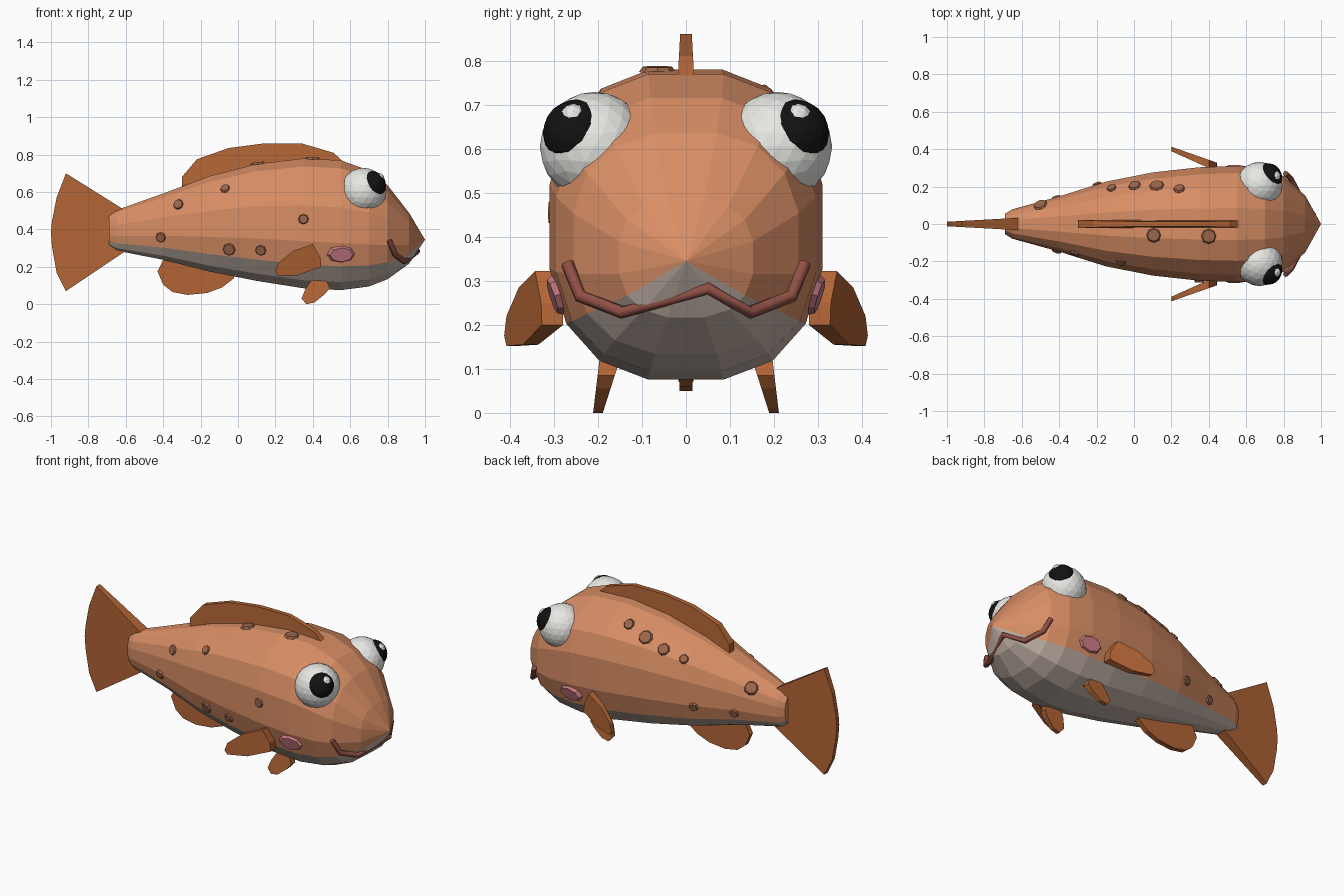
import bpy, bmesh, math
from mathutils import Vector, Matrix
from mathutils.bvhtree import BVHTree

if "Cube" in bpy.data.objects:
    bpy.data.objects.remove(bpy.data.objects["Cube"])


def material(name, r, g, b):
    m = bpy.data.materials.new(name)
    m.use_nodes = True
    m.diffuse_color = (r, g, b, 1)
    m.node_tree.nodes["Principled BSDF"].inputs["Base Color"].default_value = (r, g, b, 1)
    return m


ORANGE = material("orange skin", .69, .27, .13)
BELLY = material("pale belly", .56, .46, .40)
FIN = material("rust fin", .45, .13, .036)
SPOT = material("brown spot", .33, .13, .07)
CHEEK = material("pink cheek", .60, .20, .23)
LIP = material("dark red lip", .28, .08, .06)
WHITE = material("eye white", .88, .88, .85)
BLACK = material("pupil black", .006, .006, .006)


def finish(bm, name, *mats):
    bmesh.ops.recalc_face_normals(bm, faces=bm.faces[:])
    mesh = bpy.data.meshes.new(name)
    bm.to_mesh(mesh)
    bm.free()
    for m in mats:
        mesh.materials.append(m)
    ob = bpy.data.objects.new(name, mesh)
    bpy.context.collection.objects.link(ob)
    return ob


# Body: rounded-square rings along x (x, bottom, top, half width)
RINGS = [(-.69, .31, .48, .055), (-.65, .285, .505, .08), (-.4, .235, .595, .15),
         (-.15, .17, .69, .23), (.1, .12, .755, .28), (.35, .08, .785, .308),
         (.55, .07, .775, .315), (.7, .09, .72, .30), (.8, .13, .64, .26),
         (.915, .215, .49, .155)]
N = 16


def soft(v):
    return math.copysign(abs(v) ** .8, v)


bm = bmesh.new()
loops = []
for x, lo, hi, w in RINGS:
    angles = [(k + .5) * math.tau / N for k in range(N)]
    loops.append([bm.verts.new((x, w * soft(math.cos(a)),
                                (lo + hi) / 2 + (hi - lo) / 2 * soft(math.sin(a))))
                  for a in angles])
nose = bm.verts.new((1, 0, .345))
bm.faces.new(loops[0])
for k in range(N):
    j = (k + 1) % N
    under = 1 if 9 <= k <= 13 else 0      # five lowest strips are belly
    for a, b in zip(loops, loops[1:]):
        bm.faces.new((a[k], a[j], b[j], b[k])).material_index = under
    bm.faces.new((loops[-1][k], loops[-1][j], nose)).material_index = under
bmesh.ops.recalc_face_normals(bm, faces=bm.faces[:])
skin = BVHTree.FromBMesh(bm)
finish(bm, "body", ORANGE, BELLY)


# Fins: outline in x and z, with a centre y and half thickness at each point
def fin(name, outline, thick, centre=lambda x, z: 0):
    bm = bmesh.new()
    sides = [[bm.verts.new((x, centre(x, z) + s * thick(x, z), z)) for x, z in outline]
             for s in (-1, 1)]
    for side in sides:
        bm.faces.new(side)
    for i in range(len(outline)):
        j = (i + 1) % len(outline)
        bm.faces.new((sides[0][i], sides[0][j], sides[1][j], sides[1][i]))
    return finish(bm, name, FIN)


fin("tail_fin", [(-.6, .5), (-.92, .70), (-.97, .57), (-.995, .44), (-1, .38),
                 (-.995, .31), (-.97, .17), (-.92, .07), (-.6, .285)],
    lambda x, z: .012 + (x + 1) * .055)
fin("dorsal_fin", [(-.3, .58), (-.3, .68), (-.22, .775), (-.05, .835), (.14, .86),
                   (.34, .86), (.51, .81), (.56, .765), (.5, .7), (.1, .7)],
    lambda x, z: .022 - max(0, z - .7) * .055)
fin("anal_fin", [(-.38, .28), (-.43, .175), (-.40, .105), (-.35, .065), (-.27, .05),
                 (-.165, .06), (-.085, .09), (-.02, .14), (-.05, .22)],
    lambda x, z: .015)

for s, side in ((-1, "front"), (1, "back")):
    fin(side + "_pectoral_fin",
        [(.2, .175), (.215, .22), (.295, .285), (.4, .322), (.44, .25),
         (.445, .2), (.32, .155), (.215, .152)],
        lambda x, z: .012 + max(0, x - .2) * .05,
        lambda x, z: s * (.305 + (.44 - x) * .4))
    fin(side + "_pelvic_fin",
        [(.4, .14), (.36, .08), (.34, .03), (.365, 0), (.41, .01),
         (.465, .055), (.49, .085), (.47, .14)],
        lambda x, z: .011 + z * .1,
        lambda x, z: s * (.2 - z * .22))


# Eyes: overlapping low-poly balls
def ball(name, mat, centre, r, detail):
    bm = bmesh.new()
    bmesh.ops.create_icosphere(bm, subdivisions=detail, radius=r,
                               matrix=Matrix.Translation(centre))
    finish(bm, name, mat)


for s, side in ((-1, "front"), (1, "back")):
    ball(side + "_eye", WHITE, (.67, s * .208, .605), .124, 3)
    ball(side + "_pupil", BLACK, (.715, s * .248, .635), .077, 3)
    ball(side + "_eye_glint", WHITE, (.753, s * .256, .672), .03, 2)
    ball(side + "_small_glint", WHITE, (.74, s * .302, .608), .011, 1)


# Flat discs laid on the skin
def disc(name, mat, point, rx, rz, depth=.012):
    at, normal, *_ = skin.find_nearest(Vector(point))
    across = (Vector((1, 0, 0)) - normal * normal.x).normalized()
    up = normal.cross(across)
    frame = Matrix((across, up, normal)).transposed().to_4x4()
    bm = bmesh.new()
    bmesh.ops.create_cone(bm, cap_ends=True, segments=8, radius1=1, radius2=.8, depth=depth,
                          matrix=Matrix.Diagonal((rx, rz, 1, 1)))
    bm.transform(Matrix.Translation(at + normal * .003) @ frame)
    finish(bm, name, mat)


SPOTS = [(-.075, -.22, .635, .028), (-.32, -.16, .535, .03), (-.415, -.15, .355, .029),
         (-.05, -.24, .29, .036), (.12, -.27, .285, .031), (.35, -.31, .455, .029),
         (.105, -.06, .76, .04), (.4, -.065, .79, .042), (-.5, .1, .505, .04),
         (-.12, .19, .61, .028), (0, .215, .65, .036), (.12, .215, .69, .042),
         (.24, .2, .73, .032), (-.2, .22, .35, .028), (-.42, .16, .34, .028)]
for i, (x, y, z, r) in enumerate(SPOTS):
    disc(f"spot_{i + 1}", SPOT, (x, y, z), r, r)
for s, side in ((-1, "front"), (1, "back")):
    disc(side + "_cheek", CHEEK, (.555, s * .31, .262), .077, .05, .02)

# Mouth: a wavy lip tube wrapped around the snout
path = [(.81, -.27, .34), (.84, -.24, .265), (.89, -.145, .228), (.96, .05, .283),
        (.89, .145, .228), (.84, .24, .265), (.81, .27, .34)]
curve = bpy.data.curves.new("mouth", "CURVE")
curve.dimensions = "3D"
curve.bevel_depth = .015
curve.bevel_resolution = 1
curve.use_fill_caps = True
line = curve.splines.new("POLY")
line.points.add(len(path) - 1)
for p, co in zip(line.points, path):
    p.co = (*co, 1)
curve.materials.append(LIP)
bpy.context.collection.objects.link(bpy.data.objects.new("mouth", curve))
